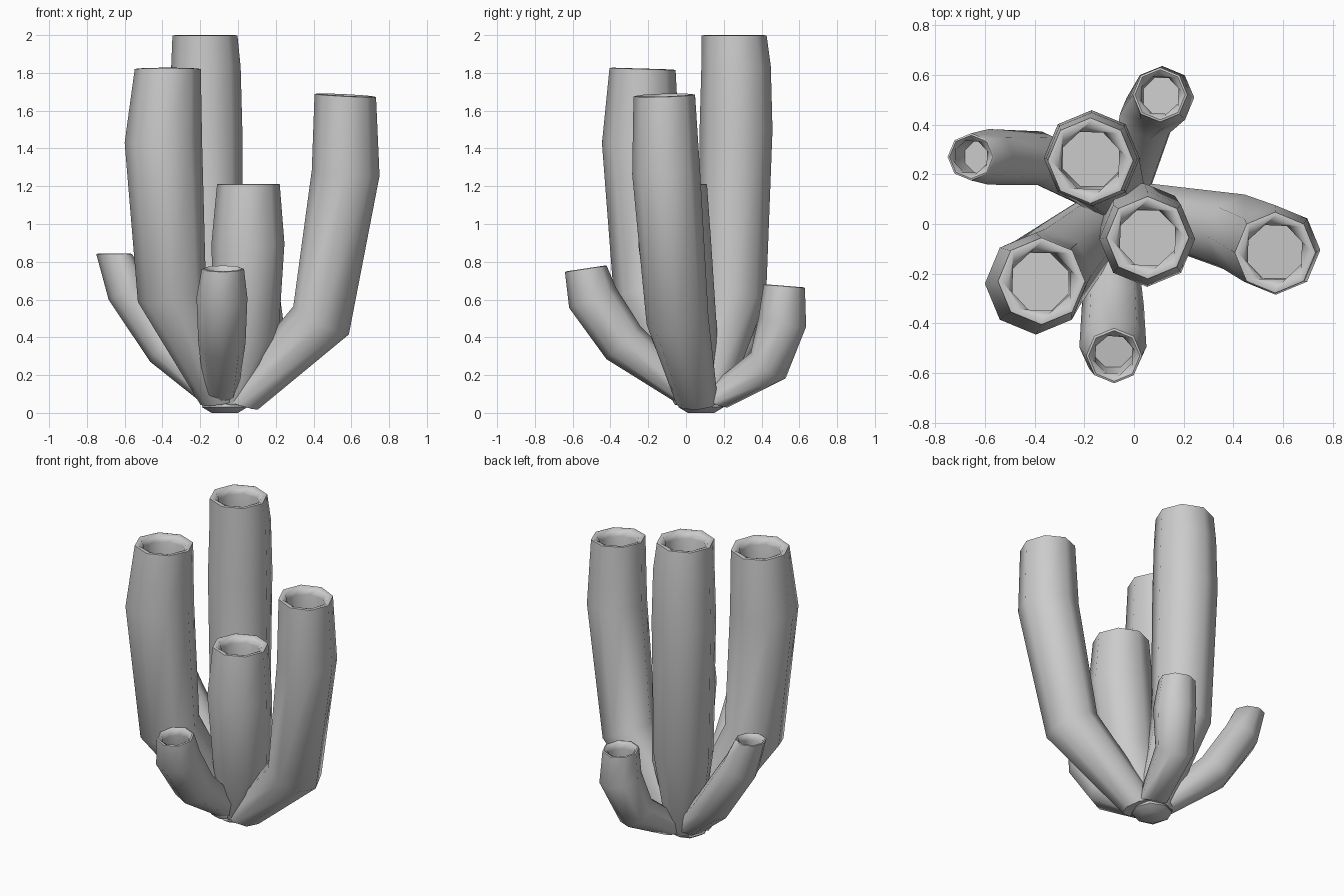
import bpy, bmesh, math
from mathutils import Vector

if "Cube" in bpy.data.objects:
    bpy.data.objects.remove(bpy.data.objects["Cube"])

SIDES = 8
UP = Vector((0, 0, 1))


def add_ring(bm, centre, normal, radius, turn=0.0):
    q = UP.rotation_difference(normal)
    verts = []
    for i in range(SIDES):
        a = 2 * math.pi * (i + turn) / SIDES
        verts.append(bm.verts.new(centre + q @ Vector((math.cos(a) * radius, math.sin(a) * radius, 0))))
    return verts


def finish(bm, name):
    bmesh.ops.recalc_face_normals(bm, faces=bm.faces[:])
    mesh = bpy.data.meshes.new(name)
    bm.to_mesh(mesh)
    bm.free()
    ob = bpy.data.objects.new(name, mesh)
    bpy.context.collection.objects.link(ob)
    bpy.context.view_layer.objects.active = ob
    ob.select_set(True)
    bpy.ops.object.shade_smooth_by_angle(angle=math.radians(50))
    ob.select_set(False)


def bridge(bm, rings):
    for a, b in zip(rings, rings[1:]):
        for i in range(SIDES):
            j = (i + 1) % SIDES
            bm.faces.new((a[i], a[j], b[j], b[i]))
    bm.faces.new(rings[0][::-1])
    bm.faces.new(rings[-1])


def tube(name, path, mouth):
    """Bent octagonal tube along (x, y, z, radius) points, with a lip and a hollow mouth."""
    bm = bmesh.new()
    pts = [Vector(p[:3]) for p in path]
    n = Vector(mouth).normalized()
    rings = []
    for i, p in enumerate(path):
        if i == 0:
            t = ((pts[1] - pts[0]).normalized() + UP * 1.5).normalized()
        elif i == len(path) - 1:
            t = n
        else:
            t = ((pts[i + 1] - pts[i]).normalized() + (pts[i] - pts[i - 1]).normalized()).normalized()
        rings.append(add_ring(bm, pts[i], t, p[3]))
    # rounded lip, then the hollow
    r, top = path[-1][3], pts[-1]
    inward = (pts[-1] - pts[-2]).normalized()
    rings.append(add_ring(bm, top + n * 0.003, n, r * 0.92))
    rings.append(add_ring(bm, top - n * 0.012, n, r * 0.78, 0.25))
    rings.append(add_ring(bm, top - n * 0.04, n, r * 0.73, 0.5))
    rings.append(add_ring(bm, top - inward * r * 1.2, n, r * 0.73, 0.5))
    bridge(bm, rings)
    finish(bm, name)


tube("tall_tube", [(-0.06, 0.10, 0.05, 0.11), (-0.155, 0.245, 0.62, 0.18), (-0.17, 0.265, 1.5, 0.193),
                   (-0.17, 0.265, 1.83, 0.184), (-0.175, 0.255, 1.997, 0.172)], (0, 0, 1))
tube("left_tube", [(-0.09, 0.05, 0.06, 0.11), (-0.35, -0.20, 0.63, 0.185), (-0.395, -0.24, 1.43, 0.205),
                   (-0.372, -0.23, 1.82, 0.175)], (0.0, 0.03, 1))
tube("right_tube", [(0.0, 0.06, 0.05, 0.11), (0.44, -0.045, 0.49, 0.165), (0.57, -0.105, 1.27, 0.18),
                    (0.568, -0.115, 1.68, 0.163)], (0.05, -0.03, 1))
tube("middle_tube", [(-0.04, 0.06, 0.05, 0.10), (0.04, -0.01, 0.42, 0.175), (0.053, -0.06, 0.9, 0.193),
                     (0.055, -0.055, 1.21, 0.166)], (0, 0, 1))
tube("front_small_tube", [(-0.09, 0.05, 0.07, 0.085), (-0.085, -0.33, 0.37, 0.125), (-0.085, -0.495, 0.61, 0.135),
                          (-0.08, -0.53, 0.762, 0.112)], (0.0, -0.15, 1))
tube("left_small_tube", [(-0.10, 0.11, 0.07, 0.085), (-0.38, 0.265, 0.34, 0.11), (-0.585, 0.27, 0.65, 0.112),
                         (-0.655, 0.27, 0.84, 0.095)], (0, 0, 1))
tube("back_small_tube", [(-0.02, 0.14, 0.06, 0.085), (0.055, 0.435, 0.25, 0.115), (0.115, 0.51, 0.48, 0.128),
                         (0.105, 0.52, 0.67, 0.11)], (0.0, 0.08, 1))

# small foot where all the tubes meet
bm = bmesh.new()
bridge(bm, [add_ring(bm, Vector((-0.07, 0.08, z)), UP, r) for z, r in ((0, 0.07), (0.03, 0.12), (0.1, 0.10))])
finish(bm, "foot")
